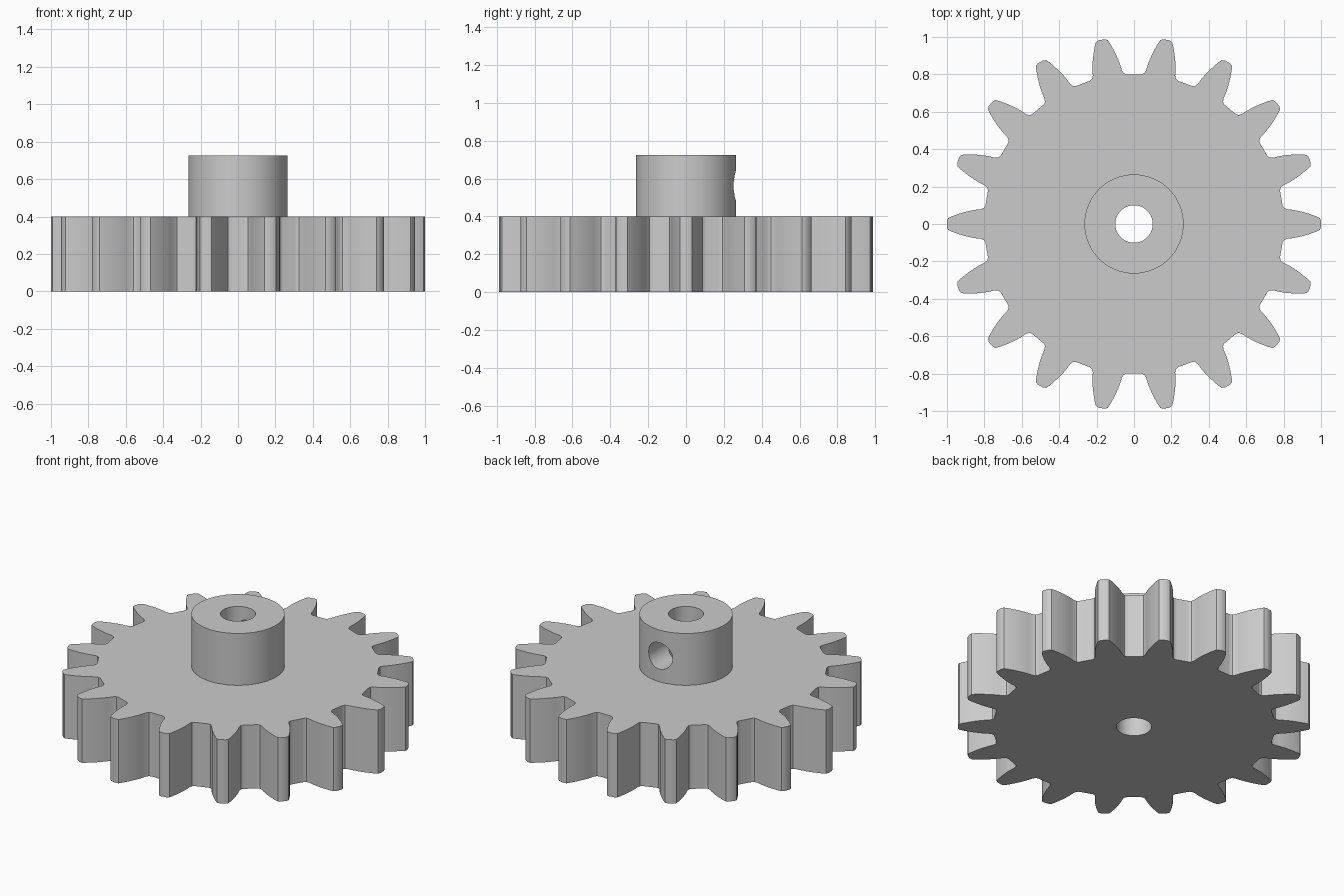
import bpy
import bmesh
from math import atan2, cos, hypot, pi, radians, sin
from mathutils import Matrix

cube = bpy.data.objects.get("Cube")
if cube:
    bpy.data.objects.remove(cube, do_unlink=True)

TEETH = 18
GEAR_TOP, HUB_TOP = 0.40, 0.725
HUB_RADIUS, BORE_RADIUS, SCREW_RADIUS = 0.265, 0.10, 0.083

grey = bpy.data.materials.new("plain grey")
grey.use_nodes = True
color = (0.6, 0.6, 0.6, 1)
grey.diffuse_color = color
grey.node_tree.nodes["Principled BSDF"].inputs["Base Color"].default_value = color


def add_object(name, bm):
    bmesh.ops.recalc_face_normals(bm, faces=bm.faces)
    mesh = bpy.data.meshes.new(name)
    bm.to_mesh(mesh)
    bm.free()
    mesh.materials.append(grey)
    obj = bpy.data.objects.new(name, mesh)
    bpy.context.collection.objects.link(obj)
    return obj


def cylinder(name, radius, depth, location, tilt=0):
    bm = bmesh.new()
    matrix = Matrix.Translation(location) @ Matrix.Rotation(tilt, 4, "X")
    bmesh.ops.create_cone(bm, cap_ends=True, segments=72, radius1=radius,
                          radius2=radius, depth=depth, matrix=matrix)
    return add_object(name, bm)


def combine(target, tool, operation):
    mod = target.modifiers.new(tool.name, "BOOLEAN")
    mod.object, mod.operation, mod.solver = tool, operation, "EXACT"
    bpy.context.view_layer.objects.active = target
    bpy.ops.object.modifier_apply(modifier=mod.name)
    bpy.data.objects.remove(tool, do_unlink=True)


# Toothed wheel: half tooth as (distance out, half width), root to tip
half_tooth = [(0.793, 0.108), (0.795, 0.098), (0.803, 0.086), (0.82, 0.079),
              (0.85, 0.0755), (0.88, 0.070), (0.91, 0.0625), (0.94, 0.053),
              (0.97, 0.0425), (0.993, 0.032), (1.0, 0.016)]
tooth = [(r, -w) for r, w in half_tooth] + [(1.0, 0)]
tooth += [(r, w) for r, w in reversed(half_tooth)]
bm = bmesh.new()
outline = []
for i in range(TEETH):
    for x, y in tooth:
        angle = atan2(y, x) + i * 2 * pi / TEETH
        r = hypot(x, y)
        outline.append(bm.verts.new((r * cos(angle), r * sin(angle), 0)))
base = bm.faces.new(outline)
side = bmesh.ops.extrude_face_region(bm, geom=[base], use_keep_orig=True)
top = [v for v in side["geom"] if isinstance(v, bmesh.types.BMVert)]
bmesh.ops.translate(bm, verts=top, vec=(0, 0, GEAR_TOP))
gear = add_object("spur_gear", bm)

# Hub on top of the wheel
hub_bottom = GEAR_TOP / 2
hub = cylinder("hub", HUB_RADIUS, HUB_TOP - hub_bottom,
               (0, 0, (HUB_TOP + hub_bottom) / 2))
combine(gear, hub, "UNION")

# Shaft bore, and a set screw hole through the back wall of the hub
combine(gear, cylinder("shaft_bore", BORE_RADIUS, 2, (0, 0, 0.4)), "DIFFERENCE")
screw_z = (GEAR_TOP + HUB_TOP) / 2
combine(gear, cylinder("screw_hole", SCREW_RADIUS, 0.4, (0, 0.2, screw_z), pi / 2),
        "DIFFERENCE")

# Smooth curved walls, crisp edges
bpy.ops.object.select_all(action="DESELECT")
gear.select_set(True)
bpy.context.view_layer.objects.active = gear
bpy.ops.object.shade_smooth_by_angle(angle=radians(30))
